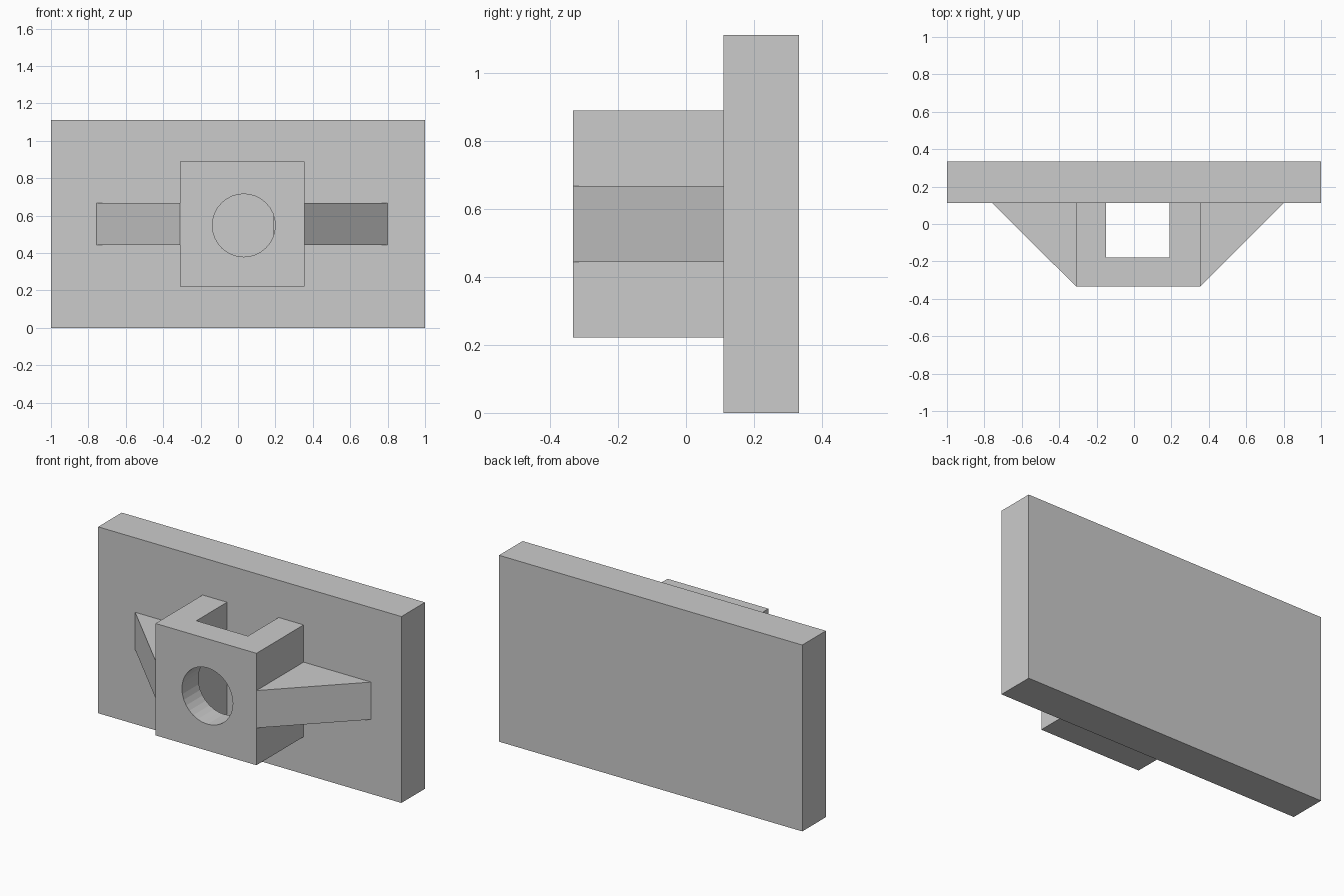
import bpy, bmesh
from math import radians

if "Cube" in bpy.data.objects:
    bpy.data.objects.remove(bpy.data.objects["Cube"])


def prism(name, profile, z0, z1):
    """Extrude an xy outline from z0 up to z1."""
    bm = bmesh.new()
    face = bm.faces.new([bm.verts.new((x, y, z0)) for x, y in profile])
    top = bmesh.ops.extrude_face_region(bm, geom=[face])["geom"]
    verts = [g for g in top if isinstance(g, bmesh.types.BMVert)]
    bmesh.ops.translate(bm, verts=verts, vec=(0, 0, z1 - z0))
    bmesh.ops.recalc_face_normals(bm, faces=bm.faces)
    mesh = bpy.data.meshes.new(name)
    bm.to_mesh(mesh)
    bm.free()
    obj = bpy.data.objects.new(name, mesh)
    bpy.context.collection.objects.link(obj)
    return obj


FRONT, FACE, BACK = -0.333, 0.111, 0.333
LEFT, RIGHT = -0.311, 0.355

# Upright wall plate
prism("back_plate", [(-1, FACE), (1, FACE), (1, BACK), (-1, BACK)], 0, 1.111)

# U-shaped socket block, open at top and bottom
socket = prism("socket_block", [
    (LEFT, FRONT), (RIGHT, FRONT), (RIGHT, FACE), (0.19, FACE),
    (0.19, -0.178), (-0.15, -0.178), (-0.15, FACE), (LEFT, FACE)],
    0.222, 0.889)

# Round hole through the socket's front wall
bpy.ops.mesh.primitive_cylinder_add(
    vertices=32, radius=0.168, depth=0.33,
    location=(0.031, -0.34, 0.548), rotation=(radians(90), 0, 0))
cutter = bpy.context.object
cutter.name = "hole_cutter"
cutter.hide_render = True
cut = socket.modifiers.new("hole", "BOOLEAN")
cut.object = cutter
cut.operation = "DIFFERENCE"
cut.solver = "EXACT"
bpy.context.view_layer.objects.active = socket
bpy.ops.object.modifier_apply(modifier=cut.name)
bpy.data.objects.remove(cutter)

# Triangular side braces
for name, x, side in (("left_brace", LEFT, -1), ("right_brace", RIGHT, 1)):
    prism(name, [(x, FRONT), (x + side * 0.445, FACE), (x, FACE)], 0.444, 0.667)
